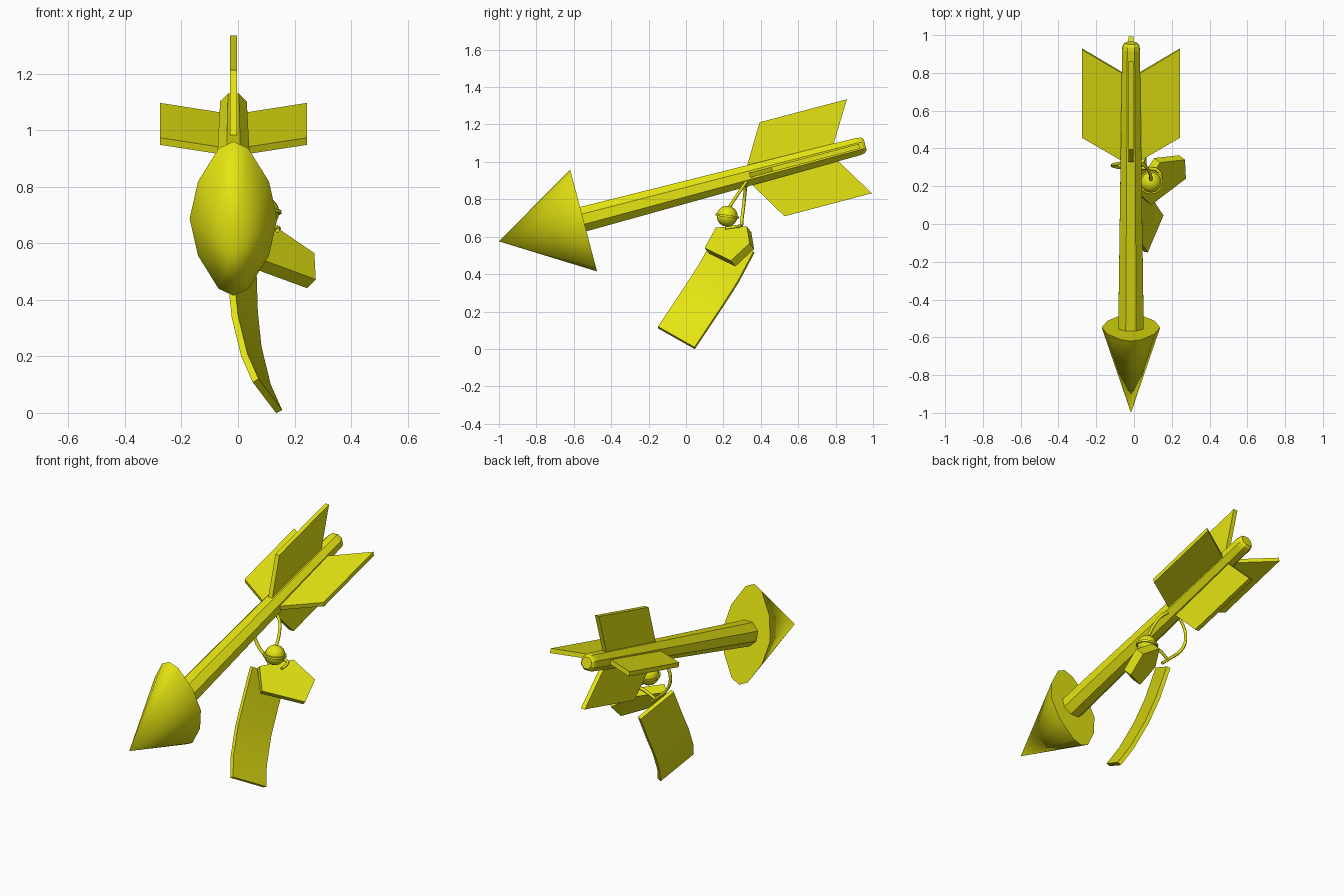
import bpy, bmesh, math
from mathutils import Vector, Matrix

if "Cube" in bpy.data.objects:
    bpy.data.objects.remove(bpy.data.objects["Cube"])

yellow = bpy.data.materials.new("bright_yellow")
yellow.diffuse_color = (0.78, 0.78, 0.006, 1)
yellow.use_nodes = True
yellow.node_tree.nodes["Principled BSDF"].inputs["Base Color"].default_value = yellow.diffuse_color

# Arrow frame: local +y runs from the tip along the shaft
TILT = Matrix.Translation((-0.016, -1.0, 0.575)) @ Matrix.Rotation(math.atan(0.264), 4, 'X')


def finish(name, bm, matrix=None, smooth=None):
    if matrix:
        bm.transform(matrix)
    bmesh.ops.recalc_face_normals(bm, faces=bm.faces)
    mesh = bpy.data.meshes.new(name)
    bm.to_mesh(mesh)
    bm.free()
    mesh.materials.append(yellow)
    ob = bpy.data.objects.new(name, mesh)
    bpy.context.collection.objects.link(ob)
    if smooth:
        bpy.ops.object.select_all(action='DESELECT')
        ob.select_set(True)
        bpy.context.view_layer.objects.active = ob
        bpy.ops.object.shade_smooth_by_angle(angle=math.radians(smooth))
    return ob


def loft(rings):
    """Closed solid through matching rings of points."""
    bm = bmesh.new()
    vs = [[bm.verts.new(p) for p in r] for r in rings]
    n = len(vs[0])
    for a, b in zip(vs, vs[1:]):
        for i in range(n):
            j = (i + 1) % n
            bm.faces.new((a[i], a[j], b[j], b[i]))
    bm.faces.new(vs[0][::-1])
    bm.faces.new(vs[-1])
    return bm


def plate(points, offset):
    """Flat outline thickened by an offset vector."""
    pts = [Vector(p) for p in points]
    return loft([pts, [p + Vector(offset) for p in pts]])


# Arrow head: flattened twelve-sided cone
quarter = [(1, 0), (0.81, 0.48), (0.34, 0.91), (0, 1)]
half = quarter + [(-x, z) for x, z in quarter[2::-1]]
outline = half + [(x, -z) for x, z in half[-2:0:-1]]
bm = bmesh.new()
tip = bm.verts.new((0, 0, 0))
base = [bm.verts.new((x * 0.155, 0.466, z * 0.282 - 0.007)) for x, z in outline]
for i in range(len(base)):
    bm.faces.new((tip, base[i], base[(i + 1) % len(base)]))
bm.faces.new(base)
finish("arrow_head", bm, TILT, 50)

# Shaft: tapered octagon with a chamfered end
rings = []
for y, r in ((0.45, 0.073), (1.99, 0.051), (2.012, 0.046), (2.025, 0.034)):
    rings.append([(r * math.cos(a), y, r * math.sin(a))
                  for a in (math.radians(22.5 + 45 * k) for k in range(8))])
finish("shaft", loft(rings), TILT)

# Four swept fins around the shaft
fin = [(1.36, 0.01), (1.51, 0.26), (1.993, 0.26), (1.84, 0.01)]
for k, name in enumerate(("top_fin", "left_fin", "bottom_fin", "right_fin")):
    bm = plate([(-0.013, u, v) for u, v in fin], (0.026, 0, 0))
    finish(name, bm, TILT @ Matrix.Rotation(math.radians(-90 * k), 4, 'Y'))

# Five-sided tag
finish("five_sided_tag", plate(
    [(0.09, 0.10, 0.54), (0.275, 0.24, 0.472), (0.27, 0.34, 0.565),
     (0.138, 0.325, 0.655), (0.03, 0.16, 0.65)], (-0.031, 0.024, -0.031)))

# Long curved tag: cross-section swept down a bent edge
edge = [(0.073, -0.15, 0.12), (0.033, -0.09, 0.21), (0.0, 0.0, 0.345),
        (-0.013, 0.08, 0.47), (-0.018, 0.165, 0.63)]
edge = [Vector(p) for p in edge]
across = Vector((0.083, 0.195, -0.11))
rings = []
for i, p in enumerate(edge):
    along = edge[min(i + 1, 4)] - edge[max(i - 1, 0)]
    t = across.cross(along).normalized() * 0.024
    if t.x > 0:
        t = -t
    rings.append([p, p + across, p + across + t, p + t])
finish("long_tag", loft(rings), None, 25)

# Bell with a rim around its middle
place = Matrix.Translation((0.09, 0.22, 0.71)) @ Matrix.Rotation(math.radians(-8), 4, 'X')
bm = bmesh.new()
bmesh.ops.create_uvsphere(bm, u_segments=16, v_segments=10, radius=0.056)
finish("bell", bm, place, 40)
bm = loft([[(0.063 * math.cos(k * math.pi / 8), 0.063 * math.sin(k * math.pi / 8), z)
            for k in range(16)] for z in (-0.006, 0.006)])
finish("bell_rim", bm, place, 40)


# Cords: six-sided tubes along smooth paths
def cord(name, points, radius=0.009):
    curve = bpy.data.curves.new(name, 'CURVE')
    curve.dimensions = '3D'
    curve.bevel_depth = radius
    curve.bevel_resolution = 1
    curve.resolution_u = 3
    curve.use_fill_caps = True
    s = curve.splines.new('BEZIER')
    s.bezier_points.add(len(points) - 1)
    for b, p in zip(s.bezier_points, points):
        b.co = p
        b.handle_left_type = b.handle_right_type = 'AUTO'
    curve.materials.append(yellow)
    bpy.context.collection.objects.link(bpy.data.objects.new(name, curve))


cord("bell_cord", [(0.0, 0.335, 0.91), (0.055, 0.31, 0.875),
                   (0.085, 0.265, 0.81), (0.09, 0.23, 0.755)])
cord("tag_cord", [(-0.02, 0.33, 0.91), (-0.09, 0.318, 0.86), (-0.115, 0.31, 0.78),
                  (-0.085, 0.30, 0.70), (-0.03, 0.295, 0.645), (0.03, 0.28, 0.59)])
cord("cord_hook", [(0.0, 0.29, 0.62), (0.07, 0.295, 0.655),
                   (0.135, 0.275, 0.655), (0.14, 0.21, 0.645)])
